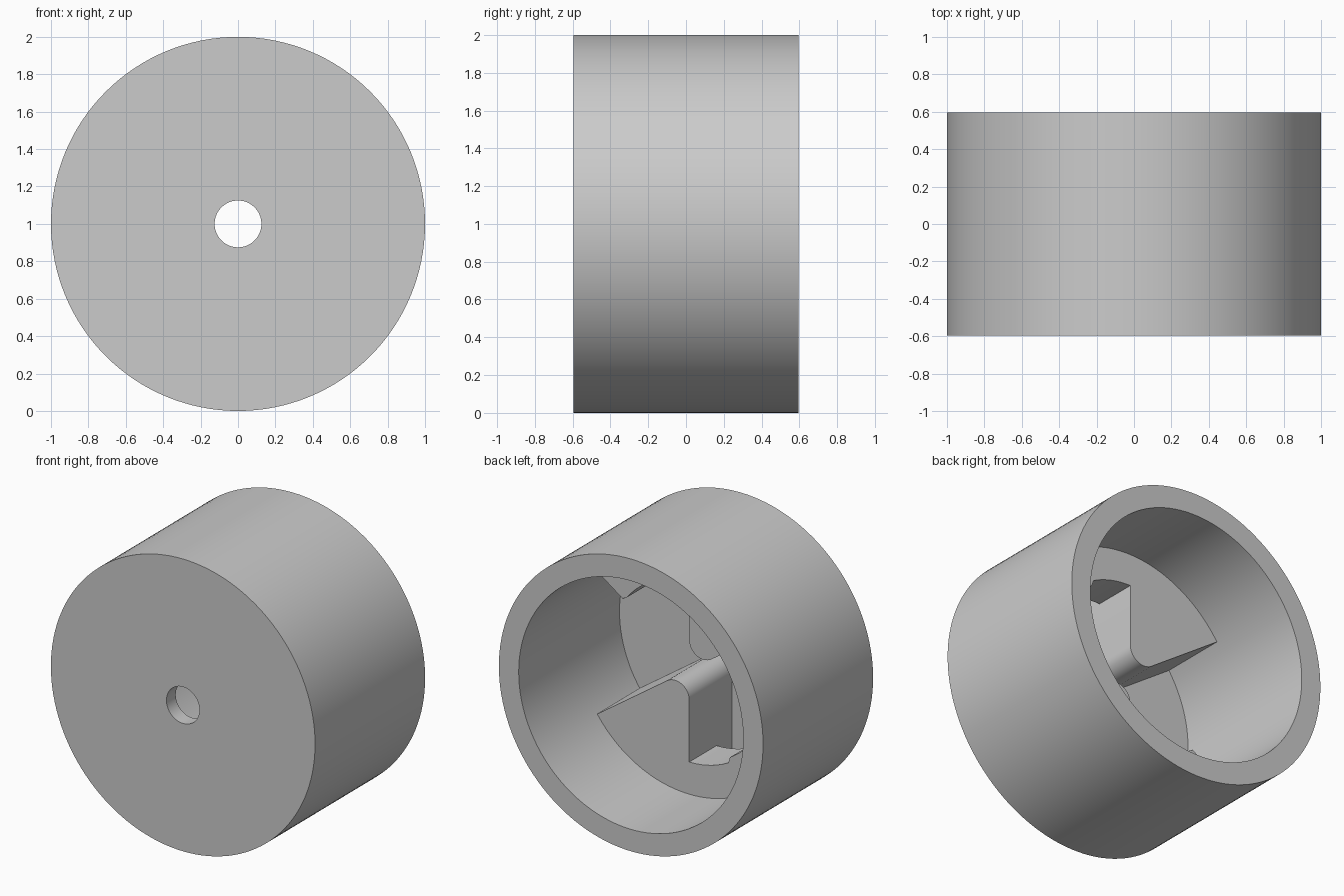
import bpy
import bmesh
from math import sin, cos, radians, pi
from mathutils import Matrix, Vector

cube = bpy.data.objects.get("Cube")
if cube:
    bpy.data.objects.remove(cube, do_unlink=True)

R_OUT, R_IN, R_HOLE = 1.0, 0.85, 0.125
R_LIP, R_BUMP, R_EMBED = 0.63, 0.60, 0.86
FRONT, BACK, FLOOR = -0.595, 0.595, -0.495
LIP_LOW, BLOCK_TOP = -0.33, -0.035

grey = bpy.data.materials.new("plain_grey")
grey.use_nodes = True
colour = (0.6, 0.6, 0.6, 1)
grey.diffuse_color = colour
grey.node_tree.nodes["Principled BSDF"].inputs["Base Color"].default_value = colour


def finish(bm, name):
    """Turn a bmesh into a shaded, coloured object."""
    bmesh.ops.recalc_face_normals(bm, faces=bm.faces)
    mesh = bpy.data.meshes.new(name)
    bm.to_mesh(mesh)
    bm.free()
    mesh.materials.append(grey)
    obj = bpy.data.objects.new(name, mesh)
    bpy.context.collection.objects.link(obj)
    bpy.ops.object.select_all(action="DESELECT")
    obj.select_set(True)
    bpy.context.view_layer.objects.active = obj
    bpy.ops.object.shade_smooth_by_angle(angle=radians(30))


def arc(radius, start, end, steps, cx=0, cz=0):
    """Points on an arc in the x-z plane, angles in degrees."""
    angles = [radians(start + (end - start) * i / steps) for i in range(steps + 1)]
    return [(cx + radius * cos(a), cz + radius * sin(a)) for a in angles]


def prism(name, outline, y0, y1, turn):
    """Extrude an x-z outline along y, turned about the cup axis."""
    bm = bmesh.new()
    face = bm.faces.new([bm.verts.new((x, y0, z)) for x, z in outline])
    out = bmesh.ops.extrude_face_region(bm, geom=[face], use_keep_orig=True)
    moved = [v for v in out["geom"] if isinstance(v, bmesh.types.BMVert)]
    bmesh.ops.translate(bm, verts=moved, vec=(0, y1 - y0, 0))
    place = Matrix.Translation((0, 0, 1)) @ Matrix.Rotation(turn, 4, "Y")
    bmesh.ops.transform(bm, matrix=place, verts=bm.verts)
    finish(bm, name)


# Cup: lathed wall and drilled floor, open at the back
bm = bmesh.new()
profile = [(R_HOLE, FRONT), (R_OUT, FRONT), (R_OUT, BACK),
           (R_IN, BACK), (R_IN, FLOOR), (R_HOLE, FLOOR)]
verts = [bm.verts.new((r, y, 1)) for r, y in profile]
edges = [bm.edges.new((verts[i - 1], verts[i])) for i in range(len(verts))]
bmesh.ops.spin(bm, geom=verts + edges, cent=Vector((0, 0, 1)), axis=(0, 1, 0),
               angle=2 * pi, steps=128, use_merge=True)
bmesh.ops.remove_doubles(bm, verts=bm.verts, dist=0.0001)
finish(bm, "cup")

# Stop block: wedge with a rounded tip that just clears the hole
half = radians(27.5)
tip = R_HOLE / (1 / sin(half) - 1)
mid, reach = radians(117.5), tip / sin(half)
stop_outline = arc(R_EMBED, 90, 145, 20) + arc(
    tip, 235, 360, 14, reach * cos(mid), reach * sin(mid))

# Locking lip: raised ring piece with a slightly thicker, rounded end
lip_outline = (arc(R_EMBED, 35, 90, 20) + arc(R_LIP, 90, 62, 12)
               + arc(R_BUMP, 59, 38, 10) + arc(R_BUMP + 0.012, 36, 35, 1))

# Two opposite sets inside the cup
for side, turn in (("upper", 0), ("lower", pi)):
    prism(side + "_stop_block", stop_outline, FLOOR - 0.01, BLOCK_TOP, turn)
    prism(side + "_locking_lip", lip_outline, LIP_LOW, BLOCK_TOP, turn)
